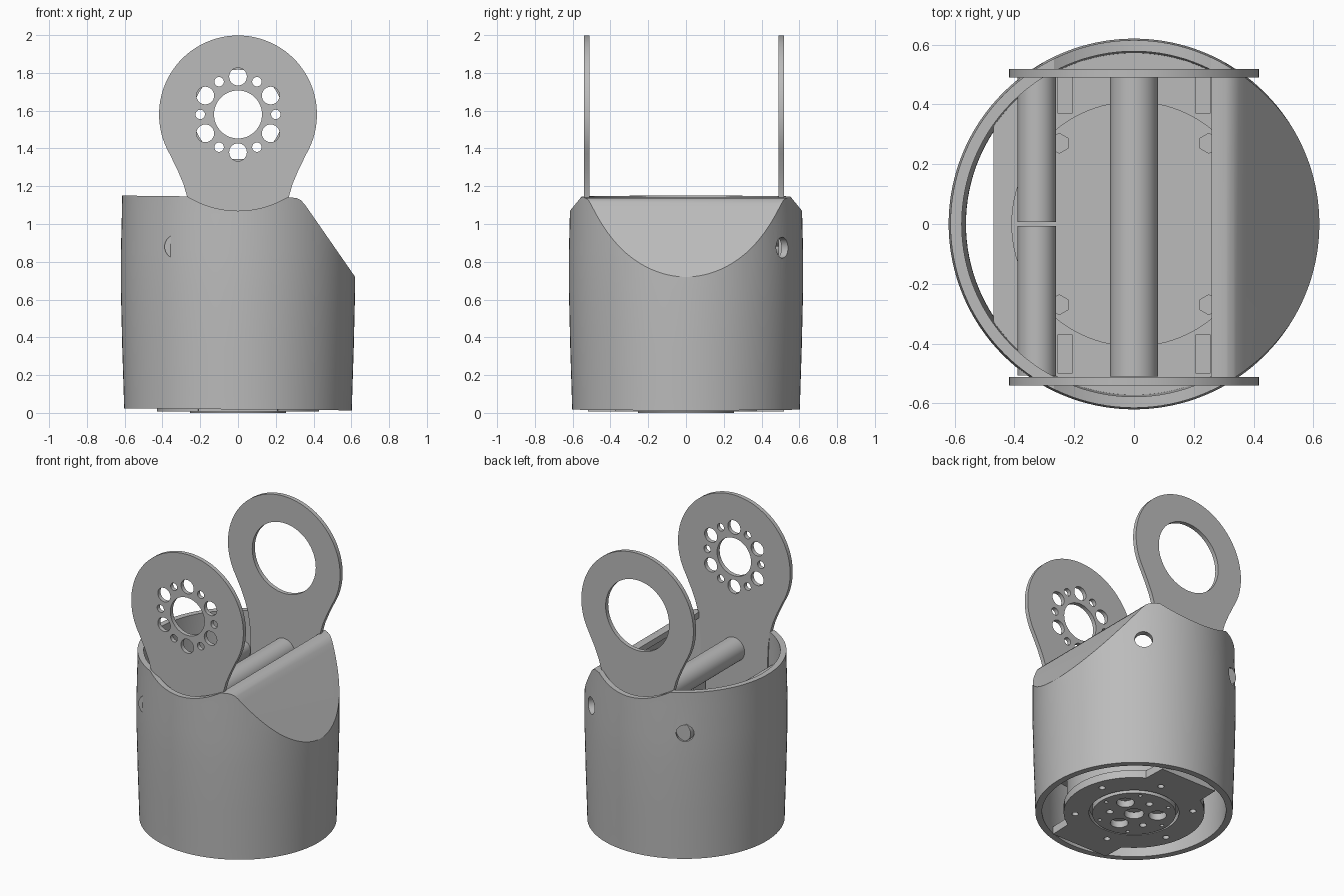
import bpy, bmesh, math
from mathutils import Matrix

cube = bpy.data.objects.get("Cube")
if cube:
    bpy.data.objects.remove(cube)

grey = bpy.data.materials.new("light_grey")
grey.use_nodes = True
grey.diffuse_color = (0.5, 0.5, 0.5, 1)
grey.node_tree.nodes["Principled BSDF"].inputs["Base Color"].default_value = (0.5, 0.5, 0.5, 1)
parts = []


def add(name, mesh):
    mesh.name = name
    mesh.materials.clear()
    mesh.materials.append(grey)
    ob = bpy.data.objects.new(name, mesh)
    bpy.context.collection.objects.link(ob)
    parts.append(ob)
    return ob


def circle(cx, cy, r, n=48):
    return [(cx + r * math.cos(math.tau * i / n), cy + r * math.sin(math.tau * i / n)) for i in range(n)]


def ring(count, dist, r, start=0.0, n=24):
    return [circle(dist * math.cos(start + math.tau * i / count),
                   dist * math.sin(start + math.tau * i / count), r, n) for i in range(count)]


def prism(name, loops, low, high, upright=False):
    """Extrude outlines with holes, along z or (upright) along y."""
    cu = bpy.data.curves.new(name, "CURVE")
    cu.dimensions = "2D"
    cu.fill_mode = "BOTH"
    cu.extrude = (high - low) / 2
    for loop in loops:
        sp = cu.splines.new("POLY")
        sp.points.add(len(loop) - 1)
        for p, (x, y) in zip(sp.points, loop):
            p.co = (x, y, 0, 1)
        sp.use_cyclic_u = True
    tmp = bpy.data.objects.new(name, cu)
    bpy.context.collection.objects.link(tmp)
    me = bpy.data.meshes.new_from_object(tmp.evaluated_get(bpy.context.evaluated_depsgraph_get()))
    bpy.data.objects.remove(tmp)
    mid = (low + high) / 2
    if upright:
        me.transform(Matrix.Translation((0, mid, 0)) @ Matrix.Rotation(math.pi / 2, 4, "X"))
    else:
        me.transform(Matrix.Translation((0, 0, mid)))
    bm = bmesh.new()
    bm.from_mesh(me)
    bmesh.ops.remove_doubles(bm, verts=bm.verts, dist=1e-5)
    bmesh.ops.recalc_face_normals(bm, faces=bm.faces)
    bm.to_mesh(me)
    bm.free()
    return add(name, me)


def lathe(name, profile, n=128):
    """Closed solid of revolution from (radius, height) pairs."""
    bm = bmesh.new()
    rows = [[bm.verts.new((x, y, z)) for x, y in circle(0, 0, r, n)] for r, z in profile]
    for a, b in zip(rows, rows[1:]):
        for i in range(n):
            j = (i + 1) % n
            bm.faces.new((a[i], a[j], b[j], b[i]))
    bm.faces.new(rows[0][::-1])
    bm.faces.new(rows[-1])
    me = bpy.data.meshes.new(name)
    bm.to_mesh(me)
    bm.free()
    return add(name, me)


def rod(name, r, length, matrix, n=48):
    bm = bmesh.new()
    bmesh.ops.create_cone(bm, cap_ends=True, segments=n, radius1=r, radius2=r, depth=length, matrix=matrix)
    me = bpy.data.meshes.new(name)
    bm.to_mesh(me)
    bm.free()
    return add(name, me)


def box(name, x0, x1, y0, y1, z0, z1):
    return prism(name, [[(x0, y0), (x1, y0), (x1, y1), (x0, y1)]], z0, z1)


def combine(ob, other, operation):
    mod = ob.modifiers.new(operation.lower(), "BOOLEAN")
    mod.object = other
    mod.operation = operation
    mod.solver = "EXACT"
    me = bpy.data.meshes.new_from_object(ob.evaluated_get(bpy.context.evaluated_depsgraph_get()))
    ob.modifiers.clear()
    ob.data = me
    parts.remove(other)
    bpy.data.objects.remove(other)


# Barrel shell with a sloped, rounded shoulder on one side
barrel = [(0.60, -0.1), (0.605, 0.1), (0.613, 0.35), (0.62, 0.65), (0.62, 0.85), (0.615, 1.05), (0.612, 1.3)]
shell = lathe("outer_shell", barrel)
shoulder = [(-1, 0.027), (1, 0.01), (1, 0.18), (0.62, 0.72), (0.37, 1.08), (0.352, 1.105),
            (0.332, 1.127), (0.308, 1.138), (0.28, 1.14), (-1, 1.155)]
combine(shell, prism("shoulder_cutter", [shoulder], -1, 1, True), "INTERSECT")
# Hollow inside, closed under the slope
hollow = lathe("hollow_cutter", [(r - 0.042, z * 1.3 - 0.05) for r, z in barrel])
under = [(-1, -0.5), (1, -0.5), (1, 0.07), (0.565, 0.70), (0.31, 1.09), (0.26, 1.10), (0.26, 2), (-1, 2)]
combine(hollow, prism("under_cutter", [under], -1, 1, True), "INTERSECT")
combine(shell, hollow, "DIFFERENCE")
# Round dips in the rim, then the two screw holes at the back
dip = rod("dip_cutter", 0.51, 3, Matrix.Translation((0, 0, 1.58)) @ Matrix.Rotation(math.pi / 2, 4, "X"), 128)
combine(shell, dip, "DIFFERENCE")
for angle in (55.5, 124.5):
    m = (Matrix.Rotation(math.radians(angle), 4, "Z") @ Matrix.Translation((0.6, 0, 0.875))
         @ Matrix.Rotation(math.pi / 2, 4, "Y"))
    combine(shell, rod("screw_cutter", 0.055, 0.3, m), "DIFFERENCE")

# Two upright joint plates: round head flowing into a narrower neck
neck = [(0.322, 1.29), (0.29, 1.215), (0.268, 1.14), (0.255, 1.05), (0.25, 0.95), (0.25, 0.45)]
head = [(0.418 * math.cos(math.radians(a)), 1.58 + 0.418 * math.sin(math.radians(a))) for a in range(-30, 211, 4)]
outline = neck[::-1] + head + [(-x, z) for x, z in neck]
lift = lambda loops: [[(x, z + 1.58) for x, z in loop] for loop in loops]
holes = ([circle(0, 0, 0.127)] + ring(6, 0.2, 0.047, math.pi / 6) + ring(6, 0.2, 0.025))
prism("front_joint_plate", [outline] + lift(holes), -0.54, -0.512, True)
prism("back_joint_plate", [outline] + lift([circle(0, 0, 0.237, 64)]), 0.49, 0.518, True)

# Cross bars between the plates
along_y = Matrix.Rotation(math.pi / 2, 4, "X")
rod("centre_crossbar", 0.08, 1.0, Matrix.Translation((0, -0.01, 0.96)) @ along_y)
for name, y in (("front_side_bar", -0.256), ("back_side_bar", 0.256)):
    rod(name, 0.064, 0.5, Matrix.Translation((-0.325, y, 0.88)) @ along_y)

# Inner deck, open along one side, with a raised round cover
a0 = math.acos(-0.47 / 0.575)
rim = [(0.575 * math.cos(a0 * t / 40), 0.575 * math.sin(a0 * t / 40)) for t in range(-40, 41)]
prism("inner_deck", [rim], 0.42, 0.45)
lathe("motor_drum", [(0.41, 0.05), (0.41, 0.465)], 96)

# Bracket flanges and hex bolts at the four corners of the deck
for sx, side in ((-1, "right"), (1, "left")):
    for sy, end in ((-1, "front"), (1, "back")):
        x, y = sorted((sx * 0.205, sx * 0.255)), sorted((sy * 0.37, sy * 0.5))
        box(f"{end}_{side}_flange", *x, *y, 0.45, 0.82)
        rod(f"{end}_{side}_bolt", 0.035, 0.04, Matrix.Translation((sx * 0.25, sy * 0.27, 0.48)), 6)

# Underside: motor frame reaching the shell at front and back
arc = [(0.43 * math.cos(math.radians(a)), 0.43 * math.sin(math.radians(a))) for a in range(-60, 61, 5)]
frame = [(0.21, -0.52)] + arc + [(0.21, 0.52), (-0.21, 0.52)] + [(-x, -y) for x, y in arc] + [(-0.21, -0.52)]
prism("motor_frame", [frame, circle(0, 0, 0.275, 64)] + ring(6, 0.36, 0.02, 0.3), 0.008, 0.06)

# Rotor disc with hub hole, three openings and screw holes
rotor = [circle(0, 0, 0.255, 64), circle(0, 0, 0.06)]
rotor += ring(3, 0.145, 0.055, 0.5) + ring(3, 0.15, 0.022, 0.5 + math.pi / 3) + ring(6, 0.222, 0.012)
prism("rotor_disc", rotor, 0.0, 0.045)

# Smooth the curved sides, keep the edges crisp
bpy.ops.object.select_all(action="DESELECT")
for ob in parts:
    ob.select_set(True)
bpy.context.view_layer.objects.active = shell
bpy.ops.object.shade_smooth_by_angle(angle=math.radians(25))
